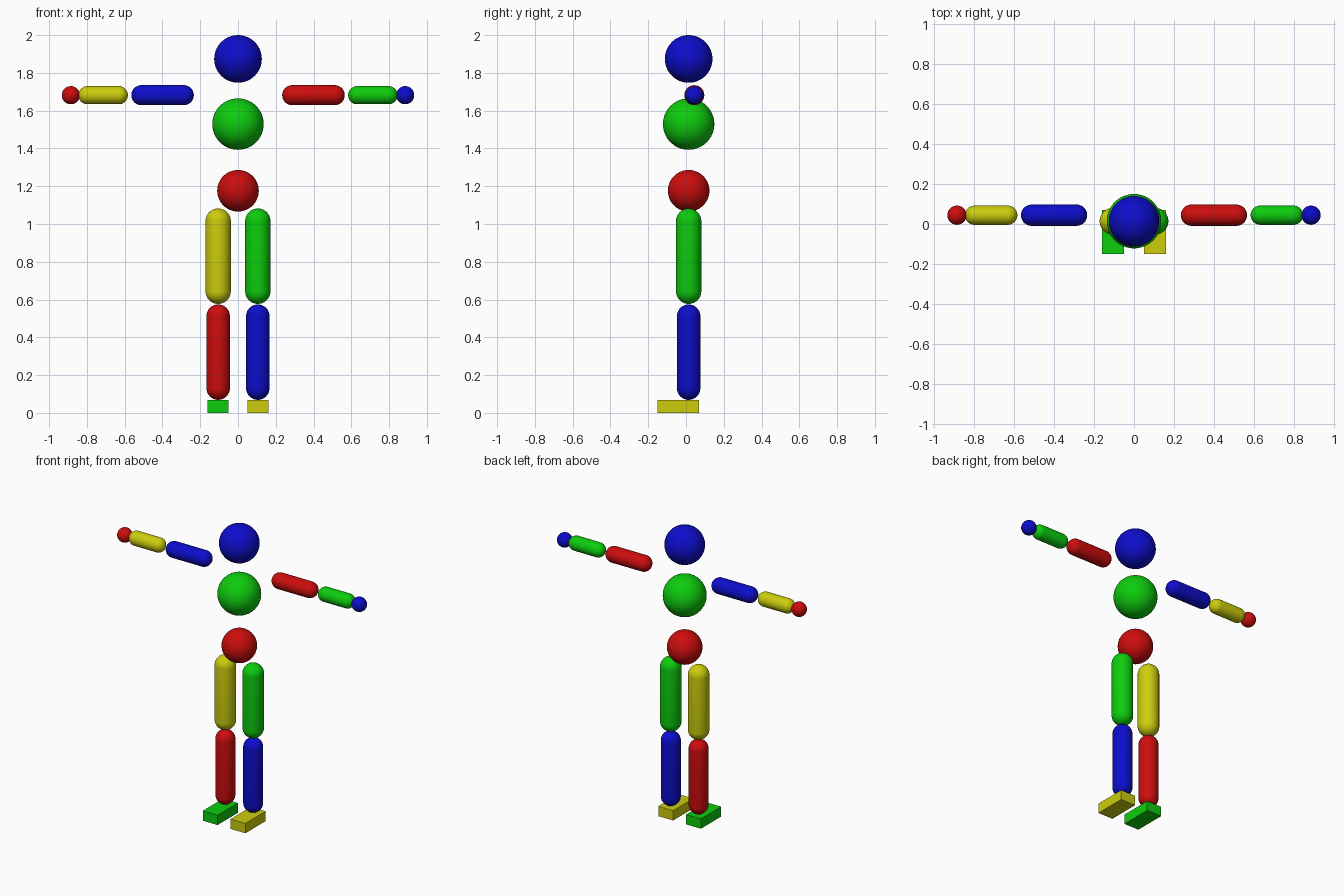
import bpy, bmesh
from mathutils import Matrix, Vector

if "Cube" in bpy.data.objects:
    bpy.data.objects.remove(bpy.data.objects["Cube"])

HI, LO = 0.604, 0.004
COLORS = {"red": (HI, LO, LO, 1), "green": (LO, HI, LO, 1),
          "blue": (LO, LO, HI, 1), "yellow": (HI, HI, LO, 1)}
MATS = {}
for key, rgba in COLORS.items():
    MATS[key] = bpy.data.materials.new(key)
    MATS[key].diffuse_color = rgba


def finish(name, bm, location, color, smooth=True):
    mesh = bpy.data.meshes.new(name)
    for face in bm.faces:
        face.smooth = smooth
    bm.to_mesh(mesh)
    bm.free()
    mesh.materials.append(MATS[color])
    obj = bpy.data.objects.new(name, mesh)
    obj.location = location
    bpy.context.collection.objects.link(obj)


def ball(name, location, radius, color):
    bm = bmesh.new()
    bmesh.ops.create_uvsphere(bm, u_segments=48, v_segments=32, radius=radius)
    finish(name, bm, location, color)


def capsule(name, start, end, radius, color):
    """Round-ended limb; start and end are its outermost tips."""
    start, end = Vector(start), Vector(end)
    axis = end - start
    half = axis.length / 2 - radius
    bm = bmesh.new()
    # An odd ring count leaves a middle band that stretches into a straight tube
    bmesh.ops.create_uvsphere(bm, u_segments=40, v_segments=33, radius=radius)
    for v in bm.verts:
        v.co.z += half if v.co.z > 0 else -half
    bm.transform(axis.to_track_quat('Z', 'Y').to_matrix().to_4x4())
    finish(name, bm, (start + end) / 2, color)


def box(name, low, high, color):
    low, high = Vector(low), Vector(high)
    bm = bmesh.new()
    bmesh.ops.create_cube(bm, size=1, matrix=Matrix.Diagonal((*(high - low), 1)))
    finish(name, bm, (low + high) / 2, color, smooth=False)


# Body balls
BODY_Y = 0.014
ball("head", (0, BODY_Y, 1.874), 0.126, "blue")
ball("chest", (0, BODY_Y, 1.529), 0.136, "green")
ball("pelvis", (0, BODY_Y, 1.176), 0.11, "red")

# Limbs, mirrored with their own colours per side
ARM_Y, ARM_Z, LEG_X = 0.044, 1.682, 0.105
sides = (("left", 1, ("red", "green", "blue", "green", "blue", "yellow")),
         ("right", -1, ("blue", "yellow", "red", "yellow", "red", "green")))
for side, s, (upper, fore, hand, thigh, shin, foot) in sides:
    # Arm
    capsule(side + "_upper_arm", (s * 0.234, ARM_Y, ARM_Z), (s * 0.565, ARM_Y, ARM_Z), 0.053, upper)
    capsule(side + "_forearm", (s * 0.583, ARM_Y, ARM_Z), (s * 0.845, ARM_Y, ARM_Z), 0.048, fore)
    ball(side + "_hand", (s * 0.885, ARM_Y, ARM_Z), 0.048, hand)
    # Leg
    x = s * LEG_X
    capsule(side + "_thigh", (x, BODY_Y, 0.577), (x, BODY_Y, 1.082), 0.067, thigh)
    capsule(side + "_shin", (x, BODY_Y, 0.069), (x, BODY_Y, 0.574), 0.062, shin)
    box(side + "_foot", (x - 0.056, -0.15, 0), (x + 0.056, 0.069, 0.067), foot)

for m in bpy.data.materials:
    if m.users and not m.is_grease_pencil:
        m.use_nodes = True
        m.node_tree.nodes["Principled BSDF"].inputs["Base Color"].default_value = m.diffuse_color
